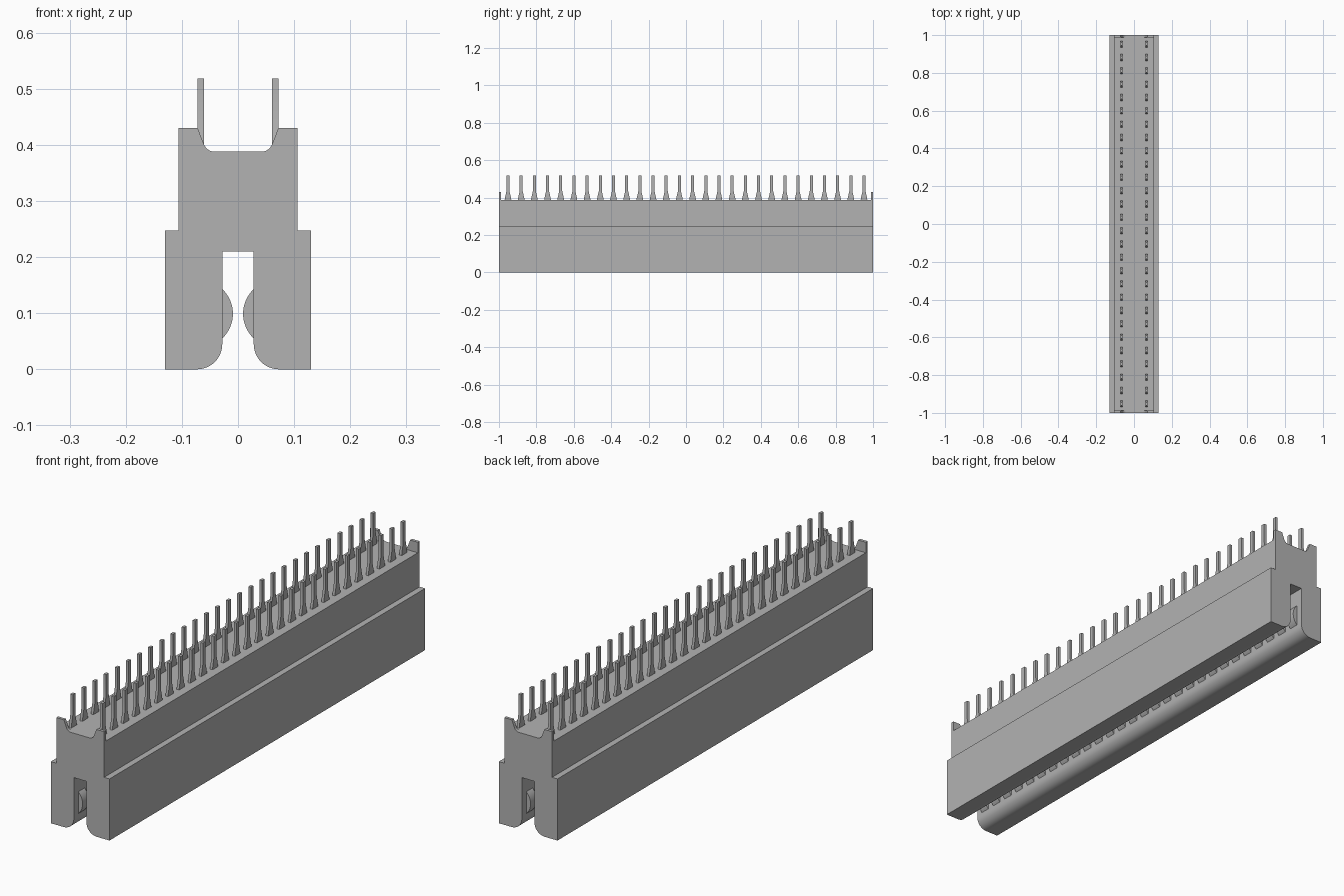
import bpy, bmesh, math

cube = bpy.data.objects.get("Cube")
if cube:
    bpy.data.objects.remove(cube, do_unlink=True)

grey = bpy.data.materials.new("plain grey")
grey.use_nodes = True
grey.diffuse_color = (0.45, 0.45, 0.45, 1)
grey.node_tree.nodes["Principled BSDF"].inputs["Base Color"].default_value = (0.45, 0.45, 0.45, 1)


def arc(cx, cz, r, start, end, steps):
    """Points along a circular arc, angles in degrees."""
    angles = [math.radians(start + (end - start) * i / steps) for i in range(steps + 1)]
    return [(cx + r * math.cos(a), cz + r * math.sin(a)) for a in angles]


def mirrored(half):
    """Close a right-hand half profile with its reflection."""
    return half + [(-x, z) for x, z in reversed(half)]


def add_prism(bm, points, depth, offset):
    """Extrude a 2D outline; offset is a function placing (u, v, w) in space."""
    face = bm.faces.new([bm.verts.new(offset(u, v, -depth / 2)) for u, v in points])
    ext = bmesh.ops.extrude_face_region(bm, geom=[face])
    shift = [b - a for a, b in zip(offset(0, 0, 0), offset(0, 0, depth))]
    bmesh.ops.translate(bm, verts=[g for g in ext["geom"] if isinstance(g, bmesh.types.BMVert)], vec=shift)


def finish(bm, name):
    bmesh.ops.recalc_face_normals(bm, faces=bm.faces[:])
    mesh = bpy.data.meshes.new(name)
    bm.to_mesh(mesh)
    bm.free()
    mesh.materials.append(grey)
    obj = bpy.data.objects.new(name, mesh)
    bpy.context.collection.objects.link(obj)
    bpy.ops.object.select_all(action='DESELECT')
    obj.select_set(True)
    bpy.context.view_layer.objects.active = obj
    bpy.ops.object.shade_smooth_by_angle(angle=math.radians(30))
    return obj


LENGTH, WALL, FLOOR = 2.0, 0.012, 0.388
PITCH, COUNT = 0.0705, 28
rows = [(i - (COUNT - 1) / 2) * PITCH for i in range(COUNT)]

# Housing: stepped block with a card slot and rounded slot lips
housing = [(0.028, 0.21)] + arc(0.073, 0.045, 0.045, 180, 270, 10)
housing += [(0.13, 0), (0.13, 0.247), (0.106, 0.247), (0.106, FLOOR)]
bm = bmesh.new()
add_prism(bm, mirrored(housing), LENGTH, lambda u, v, w: (u, w, v))
finish(bm, "housing")

# End walls: low rims with a rounded trough
rim = [(0.106, FLOOR - 0.001), (0.106, 0.43), (0.072, 0.43)]
rim += arc(0.042, 0.408, 0.02, -15, -90, 6)
for name, side in (("front_end_wall", -1), ("back_end_wall", 1)):
    bm = bmesh.new()
    y = side * (LENGTH - WALL) / 2
    add_prism(bm, mirrored(rim), WALL, lambda u, v, w: (u, y + w, v))
    finish(bm, name)

# Pins flared at the foot, and curved contacts inside the slot
pin = mirrored([(0.018, FLOOR - 0.005), (0.017, 0.395), (0.008, 0.435), (0.008, 0.518)])
bulge = arc(0.0694, 0.099, 0.0604, 133, 227, 14)
for name, side in (("left", 1), ("right", -1)):
    pins, contacts = bmesh.new(), bmesh.new()
    for y in rows:
        add_prism(pins, pin, 0.011, lambda u, v, w: (side * 0.0665 + w, y + u, v))
        add_prism(contacts, bulge, 0.04, lambda u, v, w: (side * u, y + w, v))
    finish(pins, name + "_pins")
    finish(contacts, name + "_contacts")
